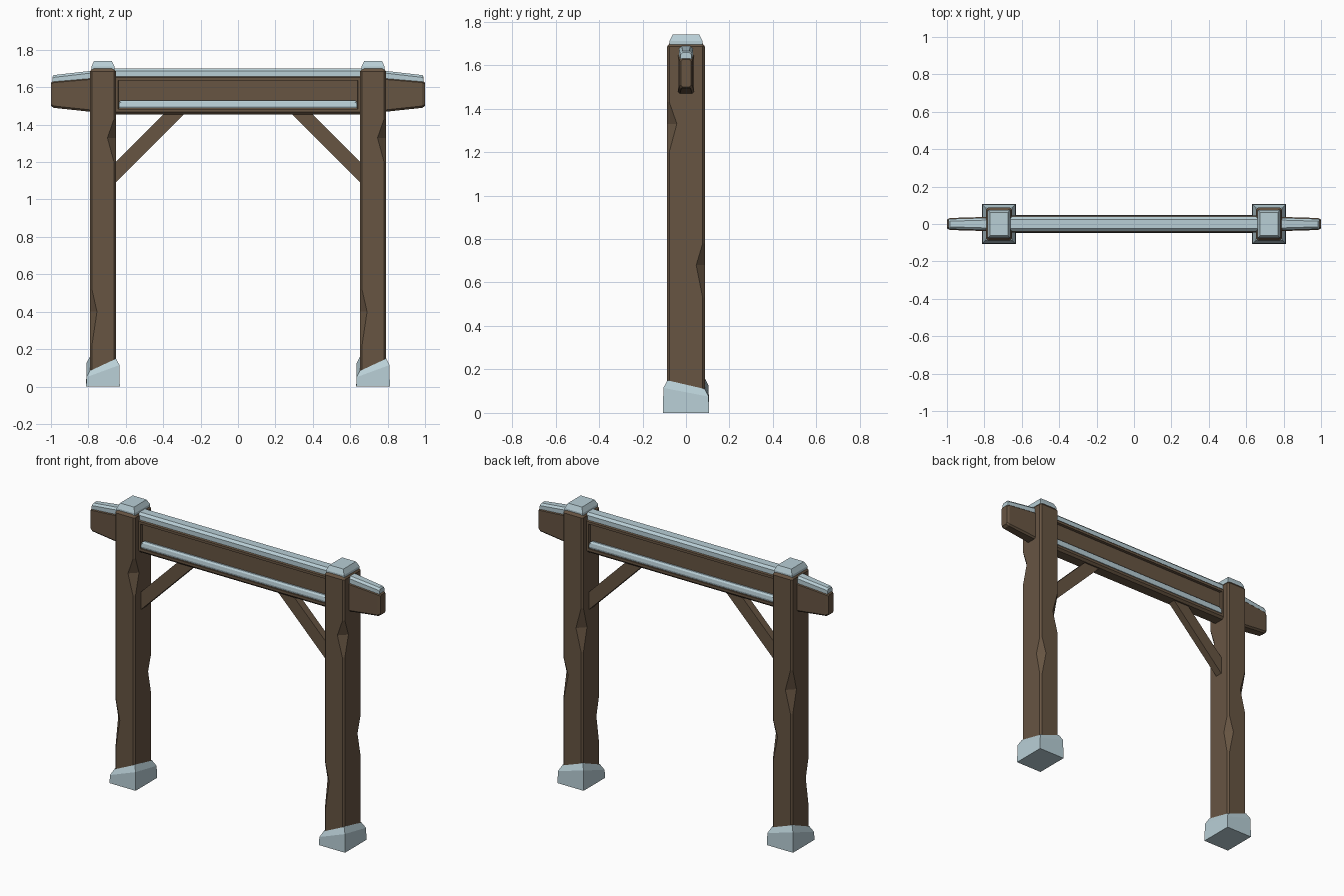
import bpy, bmesh
from mathutils import Vector

if "Cube" in bpy.data.objects:
    bpy.data.objects.remove(bpy.data.objects["Cube"])


def material(name, color):
    m = bpy.data.materials.new(name)
    m.diffuse_color = (*color, 1)
    m.use_nodes = True
    m.node_tree.nodes["Principled BSDF"].inputs["Base Color"].default_value = m.diffuse_color
    return m


WOOD = material("weathered wood", (0.135, 0.09, 0.055))
SNOW = material("pale ice", (0.48, 0.62, 0.67))


def section(a, b, chamfers):
    """Chamfered rectangle, corners in order ++, -+, --, +-."""
    pts = []
    for (sx, sy), c in zip([(1, 1), (-1, 1), (-1, -1), (1, -1)], chamfers):
        pair = [(sx * a, sy * (b - c)), (sx * (a - c), sy * b)]
        pts += pair if sx * sy > 0 else pair[::-1]
    return pts


def loft(name, rings, mat):
    """Skin a list of equal-sized point rings and cap both ends."""
    bm = bmesh.new()
    vr = [[bm.verts.new(p) for p in r] for r in rings]
    n = len(vr[0])
    for r, s in zip(vr, vr[1:]):
        for i in range(n):
            j = (i + 1) % n
            bm.faces.new((r[i], r[j], s[j], s[i]))
    bm.faces.new(vr[0])
    bm.faces.new(vr[-1])
    return finish(name, bm, mat)


def finish(name, bm, mat):
    bmesh.ops.recalc_face_normals(bm, faces=bm.faces)
    me = bpy.data.meshes.new(name)
    bm.to_mesh(me)
    bm.free()
    me.materials.append(mat)
    ob = bpy.data.objects.new(name, me)
    bpy.context.collection.objects.link(ob)
    return ob


def bar_ring(x, half_y, z0, z1, c, cb=None):
    """Section of a bar along x; c = top chamfer, cb = bottom chamfer."""
    cb = c if cb is None else cb
    zc = (z0 + z1) / 2
    return [(x, y, zc + z) for y, z in section(half_y, (z1 - z0) / 2, (c, c, cb, cb))]


# axe chips on the post corners: corner index -> (bottom, deepest, top, depth)
CHIPS = {3: (1.20, 1.33, 1.43, 0.045), 2: (0.22, 0.40, 0.52, 0.037),
         0: (0.53, 0.68, 0.78, 0.04), 1: (0.85, 0.99, 1.12, 0.045)}
EDGE = 0.01


def chamfer_at(corner, z):
    lo, mid, hi, depth = CHIPS[corner]
    if z <= lo or z >= hi:
        return EDGE
    t = (z - lo) / (mid - lo) if z <= mid else (hi - z) / (hi - mid)
    return EDGE + (depth - EDGE) * t


levels = sorted({0.03, 1.685} | {z for c in CHIPS.values() for z in c[:3]})

for side, px in (("left", -0.722), ("right", 0.722)):
    # chipped wooden post
    rings = [[(px + x, y, z) for x, y in
              section(0.069, 0.087, [chamfer_at(k, z) for k in range(4)])]
             for z in levels]
    rings.append([(px + x, y, 1.70) for x, y in section(0.058, 0.076, [EDGE] * 4)])
    loft(side + "_post", rings, WOOD)

    # ice block foot with uneven corner heights
    corners = [(1, 1, 0.11), (-1, 1, 0.16), (-1, -1, 0.085), (1, -1, 0.15)]
    loft(side + "_foot", [
        [(px + sx * 0.09, sy * 0.106, 0) for sx, sy, h in corners],
        [(px + sx * 0.088, sy * 0.104, h - 0.035) for sx, sy, h in corners],
        [(px + sx * 0.07, sy * 0.086, h) for sx, sy, h in corners]], SNOW)

    # cap on top of the post
    loft(side + "_post_cap", [
        [(px + sx * a, sy * b, z) for sx, sy, _ in corners]
        for a, b, z in ((0.062, 0.076, 1.695), (0.062, 0.076, 1.71), (0.048, 0.062, 1.74))], SNOW)

    # tapered beam end outside the post, with its ice cover
    s = 1 if px > 0 else -1
    loft(side + "_beam_end", [
        bar_ring(s * 0.75, 0.039, 1.465, 1.655, 0.01),
        bar_ring(s * 0.985, 0.032, 1.49, 1.635, 0.01),
        bar_ring(s * 1.0, 0.024, 1.50, 1.625, 0.008)], WOOD)
    loft(side + "_beam_end_ice", [
        bar_ring(s * 0.75, 0.034, 1.645, 1.692, 0.012, 0.003),
        bar_ring(s * 0.985, 0.027, 1.625, 1.665, 0.012, 0.003),
        bar_ring(s * 0.992, 0.025, 1.626, 1.657, 0.01, 0.003)], SNOW)

    # diagonal brace
    outline = [(0.665, 1.08), (0.665, 1.19), (0.39, 1.465), (0.28, 1.465)]
    loft(side + "_brace", [[(s * x, y, z) for x, z in outline] for y in (-0.023, 0.023)], WOOD)

# main beam with a recessed panel on front and back
beam = loft("main_beam", [bar_ring(x, 0.045, 1.455, 1.665, 0.013) for x in (-0.656, 0.656)], WOOD)
bm = bmesh.new()
bm.from_mesh(beam.data)
panels = [f for f in bm.faces if abs(f.normal.y) > 0.99]
bmesh.ops.inset_individual(bm, faces=panels, thickness=0.022, depth=0)
bmesh.ops.inset_individual(bm, faces=panels, thickness=0.001, depth=-0.018)
bm.to_mesh(beam.data)
bm.free()

# ice along the top of the beam
loft("beam_top_ice", [bar_ring(x, 0.039, 1.655, 1.70, 0.014, 0.002) for x in (-0.66, 0.66)], SNOW)

# ice lying on the lower ledge of each panel
ledge = [(0.02, 1.488), (0.044, 1.488), (0.047, 1.50), (0.044, 1.52), (0.036, 1.53), (0.02, 1.53)]
for name, s in (("front_ledge_ice", -1), ("back_ledge_ice", 1)):
    loft(name, [[(x, s * y, 1.488 + (z - 1.488) * k) for y, z in ledge]
                for x, k in ((-0.636, 0.8), (-0.625, 1), (0.625, 1), (0.636, 0.8))], SNOW)
